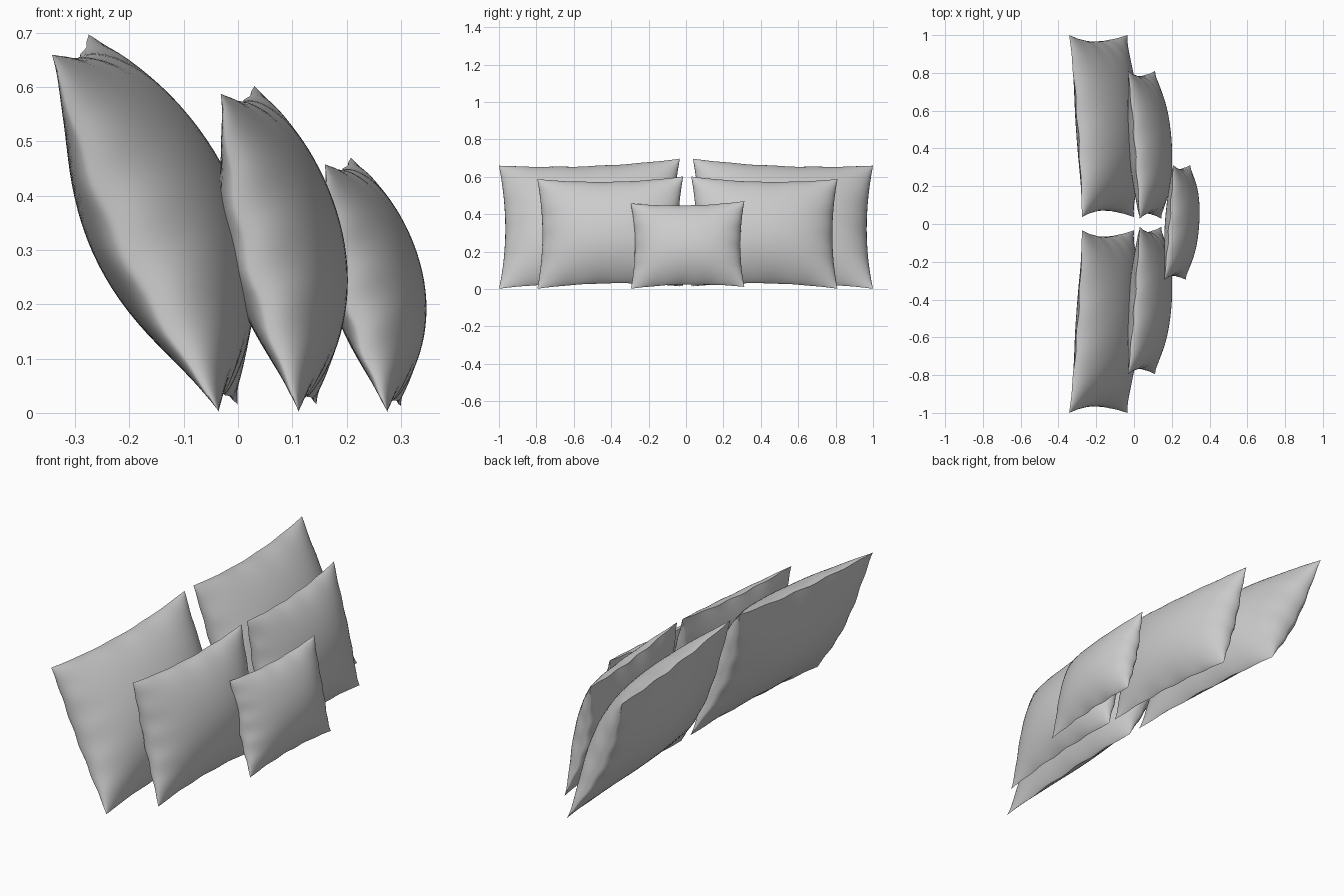
import bpy, bmesh, math
from mathutils import Vector

if "Cube" in bpy.data.objects:
    bpy.data.objects.remove(bpy.data.objects["Cube"])

N = 40  # grid resolution of each cloth panel


def lerp(a, b, t):
    return a + (b - a) * t


def pillow(name, outer_y, inner_y, outer_top, outer_bot, inner_top, inner_bot,
           front, back, pinch=0.07, bow=0.02):
    """Two puffed panels sewn along a pinched, slightly twisted rim.
    Corner positions are (x, z) pairs; front and back are bulge depths."""
    ot, ob = [Vector((c[0], outer_y, c[1])) for c in (outer_top, outer_bot)]
    it, ib = [Vector((c[0], inner_y, c[1])) for c in (inner_top, inner_bot)]
    up = ((ot + it) - (ob + ib)).normalized()
    normal = Vector((up.z, 0, -up.x)).normalized()

    def point(u, v, side):
        eu, ev = max(0, 1 - u * u), max(0, 1 - v * v)
        pu = (u * (1 - pinch * ev) + 1) / 2
        pv = (v * (1 - pinch * 1.1 * eu) + 1) / 2
        p = lerp(lerp(ob, ib, pu), lerp(ot, it, pu), pv)
        # rim sags backwards between the corners, with light puckers
        p = p - normal * bow * ev * u ** 4
        p += normal * 0.004 * math.sin(15 * v) * ev * u ** 8
        p += normal * 0.004 * math.sin(13 * u) * eu * v ** 8
        if side > 0:
            p += normal * front * eu ** 0.42 * ev ** (0.68 - 0.12 * v)
        else:
            p -= normal * back * eu ** 0.5 * ev ** 1.05
        return p

    bm = bmesh.new()
    par = [math.sin(math.pi / 2 * (2 * i / N - 1)) for i in range(N + 1)]
    rim = {}
    for side in (1, -1):
        grid = {}
        for i in range(N + 1):
            for j in range(N + 1):
                edge = i in (0, N) or j in (0, N)
                if edge and (i, j) in rim:
                    grid[i, j] = rim[i, j]
                    continue
                grid[i, j] = bm.verts.new(point(par[i], par[j], side))
                if edge:
                    rim[i, j] = grid[i, j]
        for i in range(N):
            for j in range(N):
                bm.faces.new((grid[i, j], grid[i + 1, j],
                              grid[i + 1, j + 1], grid[i, j + 1]))
    bmesh.ops.recalc_face_normals(bm, faces=bm.faces)
    mesh = bpy.data.meshes.new(name)
    bm.to_mesh(mesh)
    bm.free()
    ob_ = bpy.data.objects.new(name, mesh)
    bpy.context.collection.objects.link(ob_)
    bpy.ops.object.select_all(action='DESELECT')
    ob_.select_set(True)
    bpy.context.view_layer.objects.active = ob_
    bpy.ops.object.shade_smooth_by_angle(angle=math.radians(60))
    return ob_


# Large back pillows
for label, outer, inner in (("left", -1.0, -0.033), ("right", 1.0, 0.037)):
    pillow("large_pillow_" + label, outer, inner, (-0.343, 0.66), (-0.035, 0.002),
           (-0.275, 0.697), (0.0, 0.015), 0.168, 0.112, bow=0.028)

# Medium middle pillows
for label, outer, inner in (("left", -0.795, -0.015), ("right", 0.81, 0.028)):
    pillow("medium_pillow_" + label, outer, inner, (-0.032, 0.588), (0.112, 0.002),
           (0.03, 0.602), (0.145, 0.015), 0.13, 0.085)

# Small front pillow
pillow("small_pillow", -0.295, 0.312, (0.16, 0.458), (0.275, 0.002),
       (0.208, 0.47), (0.3, 0.012), 0.105, 0.065)
